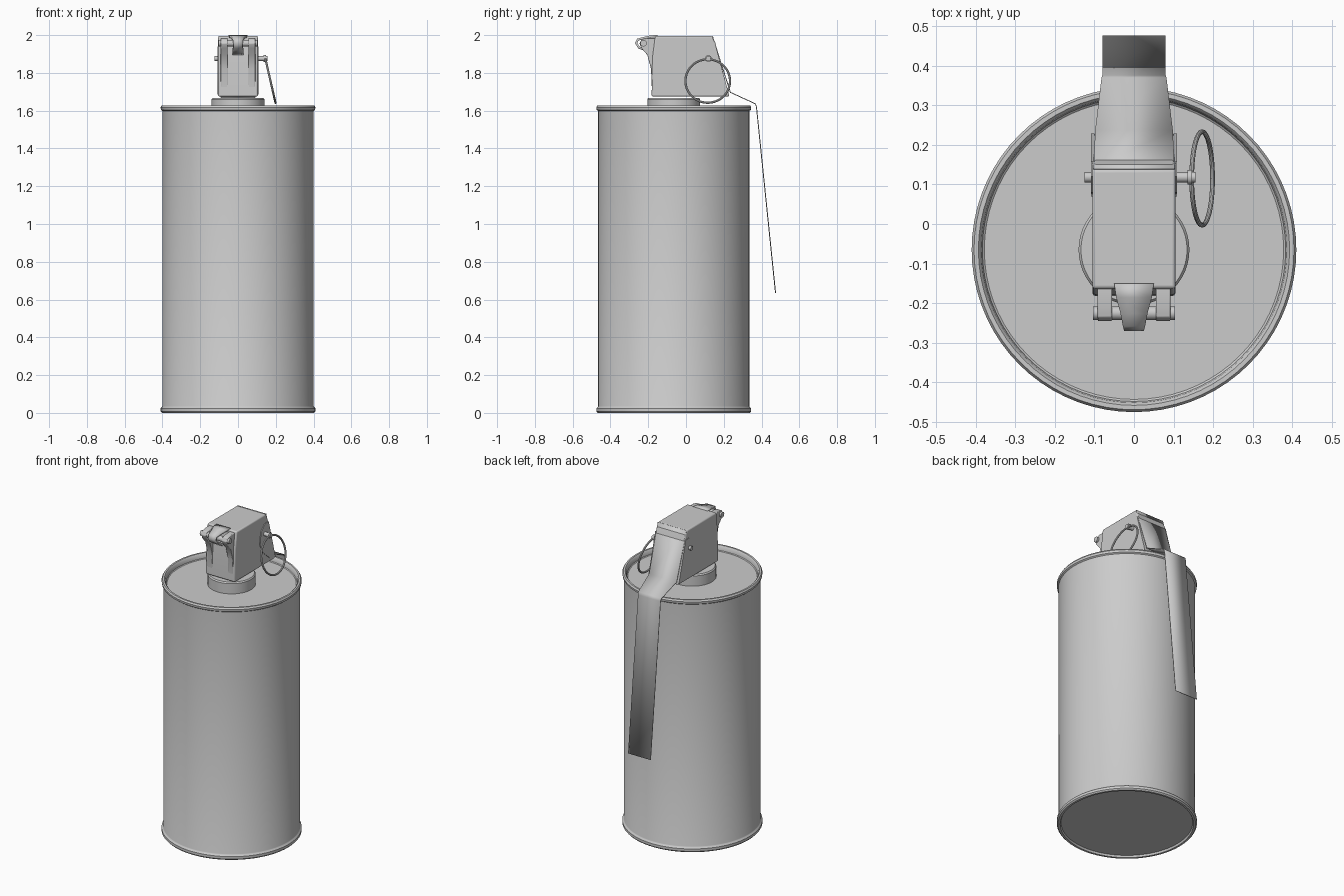
import bpy, bmesh, math
from mathutils import Vector

cube = bpy.data.objects.get("Cube")
if cube:
    bpy.data.objects.remove(cube, do_unlink=True)

gray = bpy.data.materials.new("plain_gray")
gray.use_nodes = True
gray.diffuse_color = (0.6, 0.6, 0.6, 1)
gray.node_tree.nodes["Principled BSDF"].inputs["Base Color"].default_value = (0.6, 0.6, 0.6, 1)

AXIS_Y = -0.065


def finish(ob, name, smooth=True):
    ob.name = ob.data.name = name
    ob.data.materials.clear()
    ob.data.materials.append(gray)
    bpy.ops.object.select_all(action='DESELECT')
    ob.select_set(True)
    bpy.context.view_layer.objects.active = ob
    if smooth:
        bpy.ops.object.shade_smooth_by_angle(angle=math.radians(35))
    return ob


def from_bmesh(bm, name):
    bmesh.ops.recalc_face_normals(bm, faces=bm.faces)
    me = bpy.data.meshes.new(name)
    bm.to_mesh(me)
    bm.free()
    ob = bpy.data.objects.new(name, me)
    bpy.context.collection.objects.link(ob)
    return finish(ob, name)


def lathe(name, profile, steps=72):
    """Spin an (r, z) profile around the canister axis."""
    bm = bmesh.new()
    vs = [bm.verts.new((r, AXIS_Y, z)) for r, z in profile]
    edges = [bm.edges.new(p) for p in zip(vs, vs[1:])]
    bmesh.ops.spin(bm, geom=vs + edges, cent=(0, AXIS_Y, 0), axis=(0, 0, 1),
                   angle=math.tau, steps=steps)
    bmesh.ops.remove_doubles(bm, verts=bm.verts, dist=0.0001)
    return from_bmesh(bm, name)


def prism(name, profile, x0, x1, bevel=0.0):
    """Extrude a (y, z) outline from x0 to x1."""
    bm = bmesh.new()
    face = bm.faces.new([bm.verts.new((x0, y, z)) for y, z in profile])
    ext = bmesh.ops.extrude_face_region(bm, geom=[face])
    verts = [v for v in ext["geom"] if isinstance(v, bmesh.types.BMVert)]
    bmesh.ops.translate(bm, verts=verts, vec=(x1 - x0, 0, 0))
    ob = from_bmesh(bm, name)
    if bevel:
        m = ob.modifiers.new("rounded_edges", 'BEVEL')
        m.width, m.segments = bevel, 3
    return ob


def strip(name, path, thickness):
    """Bent sheet following (y, z, half width) stations."""
    bm = bmesh.new()
    rows = [[bm.verts.new((s * w, y, z)) for s in (-1, 1)] for y, z, w in path]
    for a, b in zip(rows, rows[1:]):
        bm.faces.new((a[0], a[1], b[1], b[0]))
    ob = from_bmesh(bm, name)
    m = ob.modifiers.new("sheet", 'SOLIDIFY')
    m.thickness, m.offset = thickness, 0
    return ob


def rod(name, x0, x1, y, z, radius):
    bpy.ops.mesh.primitive_cylinder_add(vertices=20, radius=radius, depth=x1 - x0,
                                        location=((x0 + x1) / 2, y, z),
                                        rotation=(0, math.pi / 2, 0))
    return finish(bpy.context.object, name)


# Canister with rolled rims and a sunken lid
lathe("canister", [
    (0, 0.012), (0.385, 0.012), (0.39, 0.0), (0.403, 0.0), (0.41, 0.008),
    (0.41, 0.024), (0.402, 0.032), (0.4, 0.036), (0.4, 1.598), (0.408, 1.604),
    (0.41, 1.618), (0.404, 1.628), (0.393, 1.628), (0.386, 1.62),
    (0.383, 1.598), (0.378, 1.594), (0, 1.594)])

# Neck below the head
lathe("neck", [(0, 1.59), (0.14, 1.59), (0.14, 1.66), (0.134, 1.668), (0, 1.668)], 48)

# Head block with sloping back, flared slightly at the foot
head = prism("head", [(-0.182, 1.675), (-0.178, 1.88), (-0.163, 1.995), (0.138, 1.995),
                      (0.155, 1.96), (0.23, 1.675)], -0.105, 0.105, 0.008)

# Side cheeks of the folded cover, around the pin holes
for side, label in ((-1, "right"), (1, "left")):
    prism(label + "_cheek", [(0.07, 1.82), (0.08, 1.9), (0.12, 1.94), (0.158, 1.94),
                             (0.228, 1.685), (0.17, 1.70), (0.1, 1.76)],
          side * 0.1, side * 0.109)
    # Lugs that carry the hinge bar
    prism(label + "_lug", [(-0.16, 1.985), (-0.205, 1.985), (-0.236, 1.978), (-0.246, 1.955),
                           (-0.236, 1.93), (-0.205, 1.895), (-0.185, 1.82), (-0.18, 1.70),
                           (-0.16, 1.70)], side * 0.055, side * 0.092, 0.004)

# Hinge bar and the hooked tongue over it
rod("hinge_bar", -0.104, 0.104, -0.225, 1.957, 0.017)
strip("hook_tongue", [(-0.15, 1.994, 0.05), (-0.185, 1.993, 0.045), (-0.225, 1.984, 0.034),
                      (-0.255, 1.976, 0.028), (-0.264, 1.958, 0.025), (-0.25, 1.935, 0.025),
                      (-0.225, 1.925, 0.028), (-0.195, 1.9, 0.03)], 0.012)

# Safety lever: cover slope, kick-out and long hanging blade
strip("lever", [(0.14, 1.994, 0.102), (0.235, 1.697, 0.098), (0.368, 1.636, 0.082),
                (0.373, 1.62, 0.08), (0.474, 0.635, 0.08)], 0.005)

# Pin through the head, with its eyelet and pull ring
rod("pin", -0.125, 0.155, 0.118, 1.876, 0.013)
rod("pin_eyelet", 0.135, 0.147, 0.118, 1.876, 0.018)
tilt = math.atan2(0.24, 0.055)
bpy.ops.mesh.primitive_torus_add(major_radius=0.118, minor_radius=0.006, major_segments=56,
                                 minor_segments=10, location=(0.172, 0.115, 1.757),
                                 rotation=(0, tilt, 0))
finish(bpy.context.object, "pull_ring")
